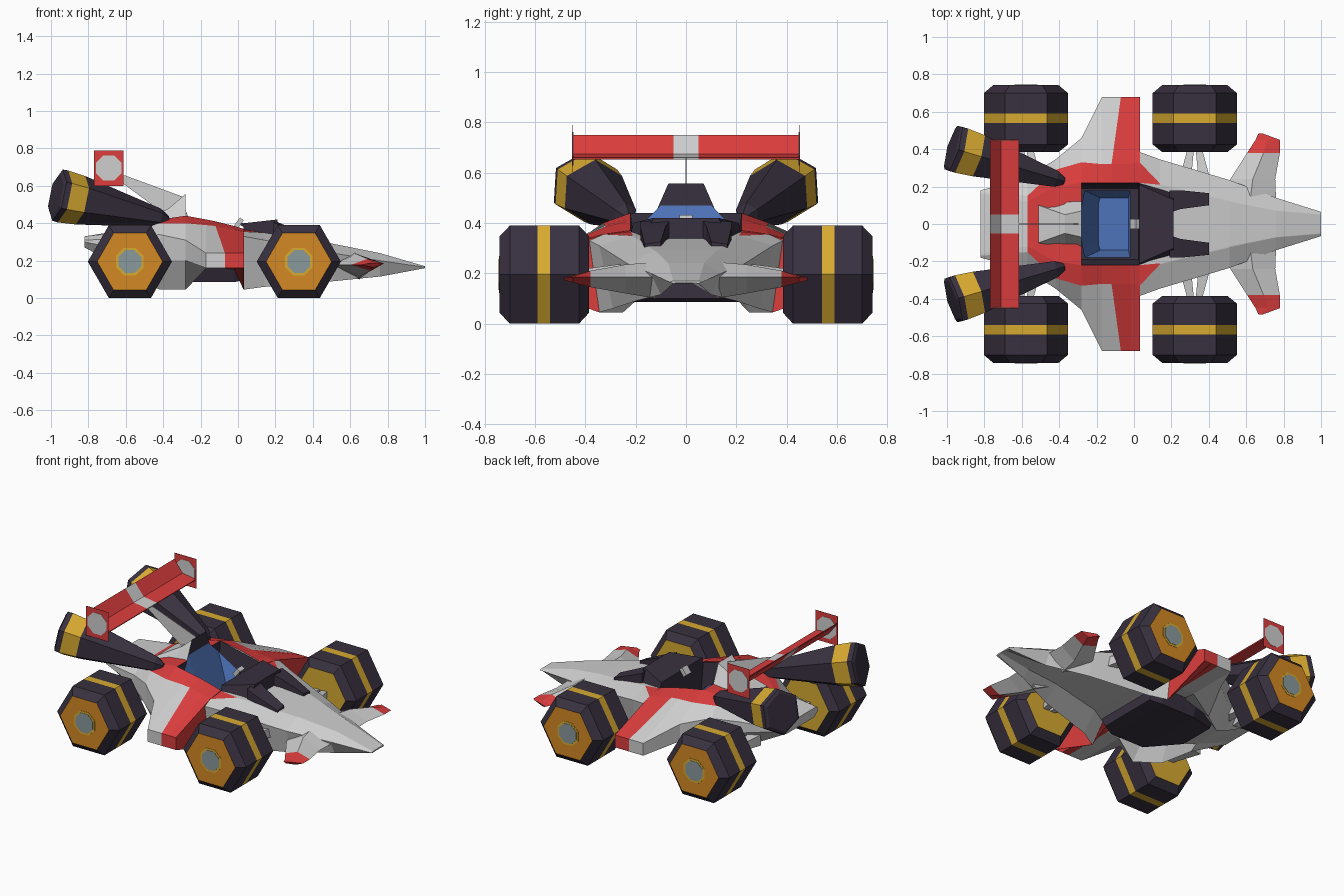
import bpy, bmesh, math
from mathutils import Vector

if "Cube" in bpy.data.objects:
    bpy.data.objects.remove(bpy.data.objects["Cube"])

COL = {
    "dark": (.040, .030, .050), "grey": (.62, .62, .62), "red": (.72, .047, .047),
    "orange": (.65, .25, .017), "yellow": (.68, .40, .03), "blue": (.075, .17, .48),
    "hub": (.25, .32, .33),
}
NAMES = list(COL)
MATS = []
for n in NAMES:
    m = bpy.data.materials.new(n + " paint")
    m.diffuse_color = (*COL[n], 1)
    m.use_nodes = True
    m.node_tree.nodes["Principled BSDF"].inputs["Base Color"].default_value = m.diffuse_color
    MATS.append(m)


def loft(name, rings, rule, caps=(True, True), skip=None, flip=False):
    """Skin a list of rings; rule is a colour or f(segment, side, centre)."""
    bm = bmesh.new()
    vs = [[bm.verts.new(p) for p in r] for r in rings]
    n, k = len(vs[0]), len(vs)

    def paint(f, i, j):
        c = rule if isinstance(rule, str) else rule(i, j, f.calc_center_median())
        f.material_index = NAMES.index(c)

    for i in range(k - 1):
        for j in range(n):
            if skip and skip(i, j):
                continue
            q = (j + 1) % n
            paint(bm.faces.new((vs[i][j], vs[i][q], vs[i + 1][q], vs[i + 1][j])), i, j)
    if caps[0]:
        paint(bm.faces.new(vs[0][::-1]), -1, 0)
    if caps[1]:
        paint(bm.faces.new(vs[-1]), k - 1, 0)
    bmesh.ops.recalc_face_normals(bm, faces=bm.faces)
    if flip:
        bmesh.ops.reverse_faces(bm, faces=bm.faces)
    me = bpy.data.meshes.new(name)
    bm.to_mesh(me)
    bm.free()
    for m in MATS:
        me.materials.append(m)
    ob = bpy.data.objects.new(name, me)
    bpy.context.collection.objects.link(ob)
    return ob


def section(row):
    """x followed by (y, z) pairs of the +y half -> full symmetric ring."""
    x, p = row[0], list(zip(row[1::2], row[2::2]))
    return [(x, y, z) for y, z in p] + [(x, -y, z) for y, z in reversed(p)]


def disc(x, y, z, r, n, off=0):
    return [(x + r * math.cos(math.tau * a / n + off), y, z + r * math.sin(math.tau * a / n + off))
            for a in range(n)]


def beam(name, a, b, ra, rb, col):
    """Four-sided tapered bar between two points."""
    a, b = Vector(a), Vector(b)
    d = (b - a).normalized()
    u = d.cross(Vector((0, 0, 1))).normalized()
    v = u.cross(d)
    loft(name, [[c + r * (u * s + v * t) for s, t in ((1, 1), (-1, 1), (-1, -1), (1, -1))]
                for c, r in ((a, ra), (b, rb))], col)


# main hull with side wings; last pair is the inner lip of the hollow underside
HULL = [
    (-.82, .16, .33, .17, .325, .18, .31, .18, .30, .14, .27, .10, .27),
    (-.57, .12, .37, .15, .37, .25, .32, .25, .25, .16, .14, .11, .17),
    (-.42, .20, .42, .29, .40, .345, .34, .345, .20, .25, .045, .20, .16),
    (-.28, .22, .44, .33, .40, .46, .31, .46, .20, .345, .045, .25, .16),
    (-.17, .22, .42, .32, .39, .68, .24, .68, .16, .34, .16, .25, .17),
    (-.07, .22, .41, .32, .385, .68, .24, .68, .16, .34, .16, .25, .17),
    (-.02, .22, .385, .32, .365, .68, .24, .68, .16, .34, .15, .25, .17),
    (.03, .22, .37, .33, .355, .68, .24, .68, .16, .345, .045, .25, .16),
]
rings = [section(r) for r in HULL]
rings[5] = [(x - .05 if z > .3 else x, y, z) for x, y, z in rings[5]]  # red band widens inward
loft("hull", rings,
     lambda i, j, c: "red" if i >= 5 or (i >= 1 and j in (0, 10, 11)) else "grey",
     skip=lambda i, j: (j == 11 and i >= 3) or (j == 5 and i >= 3), caps=(True, False))

# nose, also hollow below
NOSE = [
    (.03, .22, .365, .33, .355, .385, .33, .345, .045, .25, .16),
    (.14, .21, .35, .215, .35, .345, .31, .29, .06, .19, .17),
    (.51, .12, .29, .125, .289, .235, .24, .20, .09, .10, .17),
    (.76, .07, .24, .072, .239, .14, .20, .10, .115, .06, .16),
    (1.0, .05, .17, .052, .17, .065, .165, .05, .16, .02, .162),
]
loft("nose", [section(r) for r in NOSE],
     lambda i, j, c: "red" if i == 0 and j in (0, 8) else "grey", caps=(False, True))

# dark belly under the hull
loft("belly", [section(r) for r in ((-.48, .14, .18, .12, .14), (-.26, .27, .18, .23, .085),
                                    (-.02, .27, .18, .23, .085), (.05, .25, .18, .2, .10))], "dark")

# deep cockpit tub, seat, hood, steering
loft("cockpit_tub", [[(-.28, .22, .44), (.03, .22, .37), (.03, -.22, .37), (-.28, -.22, .44)],
                     [(-.28, .19, .19), (.025, .19, .19), (.025, -.19, .19), (-.28, -.19, .19)]],
     "dark", caps=(False, True), flip=True)
loft("seat", [[(-.28, .10, .47), (-.265, .18, .39), (-.02, .18, .24),
               (-.02, -.18, .24), (-.265, -.18, .39), (-.28, -.10, .47)],
              [(-.19, .11, .2), (-.18, .14, .2), (-.03, .14, .2),
               (-.03, -.14, .2), (-.18, -.14, .2), (-.19, -.11, .2)]],
     "blue", caps=(False, True), flip=True)
loft("hood", [section(r) for r in ((.03, .21, .40, .225, .33), (.21, .13, .42, .17, .32))], "dark")
beam("steering_column", (.06, 0, .375), (.01, 0, .40), .008, .008, "dark")
beam("steering_wheel", (.015, 0, .395), (-.005, 0, .41), .026, .026, "grey")

# headrest with dark front and grey fairing behind
loft("headrest", [section(r) for r in ((-.28, .07, .557, .13, .42), (-.37, .05, .48, .125, .41),
                                       (-.51, .10, .405, .105, .37))],
     lambda i, j, c: "dark" if i < 0 else "grey")

# rear wing: folded blade and centre fin
BLADE = [(-.615, .66), (-.71, .675), (-.77, .75), (-.77, .742), (-.712, .667), (-.617, .653)]
loft("rear_wing", [[(x, y, z) for x, z in BLADE] for y in (-.45, -.05, .05, .45)],
     lambda i, j, c: "grey" if i == 1 else "red")
FIN = [(-.69, .668), (-.60, .654), (-.29, .54), (-.38, .44)]
loft("wing_fin", [[(x, y, z) for x, z in FIN] for y in (-.002, .002)], "grey")

for s, side in ((1, "left"), (-1, "right")):
    # wing end plates with round panel
    P = [(-.77, .6), (-.612, .6), (-.612, .79), (-.77, .79)]
    loft(f"end_plate_{side}", [[(x, s * y, z) for x, z in P] for y in (.449, .451)], "red")
    loft(f"end_plate_panel_{side}", [disc(-.691, s * y, .695, .073, 8, math.pi / 8)
                                     for y in (.4475, .4525)], "grey")

    # red front face of the side wing
    F = [(.22, .37), (.33, .355), (.68, .24), (.68, .16), (.345, .045), (.25, .16)]
    loft(f"wing_front_{side}", [[(x, s * y, z) for y, z in F] for x in (.029, .032)], "red")

    # hood prongs
    loft(f"hood_prong_{side}", [[(x, s * a, z), (x, s * b, z - .01), (x, s * b, w), (x, s * a, w)]
                                for x, a, b, z, w in ((.19, .06, .18, .415, .33),
                                                      (.25, .08, .18, .39, .31),
                                                      (.40, .10, .165, .325, .29))], "dark")

    # front winglets: diamond section running outward
    W = [(.12, .48, .76, .245, .10), (.24, .515, .755, .235, .12), (.38, .605, .78, .21, .145),
         (.45, .65, .78, .19, .163), (.483, .665, .69, .18, .172)]
    loft(f"winglet_{side}", [[(b, s * y, .178), ((b + f) / 2, s * y, t), (f, s * y, .185),
                              (b * .4 + f * .6, s * y, u)] for y, b, f, t, u in W],
         lambda i, j, c: "red" if i >= 2 else "grey")

    # exhaust boosters
    A, B = Vector((-.38, s * .23, .42)), Vector((-.965, s * .405, .55))
    d = (B - A).normalized()
    u = d.cross(Vector((0, 0, 1))).normalized()
    v = u.cross(d)
    rings = [[A.lerp(B, t) + r * (math.cos(k * math.pi / 3) * v + math.sin(k * math.pi / 3) * u)
              for k in range(6)]
             for t, r in ((-.01, .02), (.07, .05), (.79, .132), (.95, .142), (1, .14), (1.015, .12))]
    loft(f"booster_{side}", rings, lambda i, j, c: "yellow" if i == 2 else "dark")

    # wheels, hubs, suspension
    for x, end in ((.325, "front"), (-.578, "rear")):
        tyre = [(.385, .175), (.425, .225), (.54, .225), (.59, .225), (.70, .225), (.742, .175)]
        loft(f"{end}_wheel_{side}", [disc(x, s * y, .195, r, 6) for y, r in tyre],
             lambda i, j, c: "yellow" if i in (2, -1) else "orange" if i == 5 else "dark")
        loft(f"{end}_hub_ring_{side}", [disc(x, s * y, .195, .08, 8, math.pi / 8)
                                        for y in (.738, .744)], "yellow")
        loft(f"{end}_hub_{side}", [disc(x, s * y, .195, .066, 8, math.pi / 8)
                                   for y in (.738, .746)], "hub")
        for dx in (-.06, .06):
            beam(f"{end}_arm_{side}", (x + dx, s * .19, .21), (x + dx * .3, s * .42, .20),
                 .035, .015, "grey")
